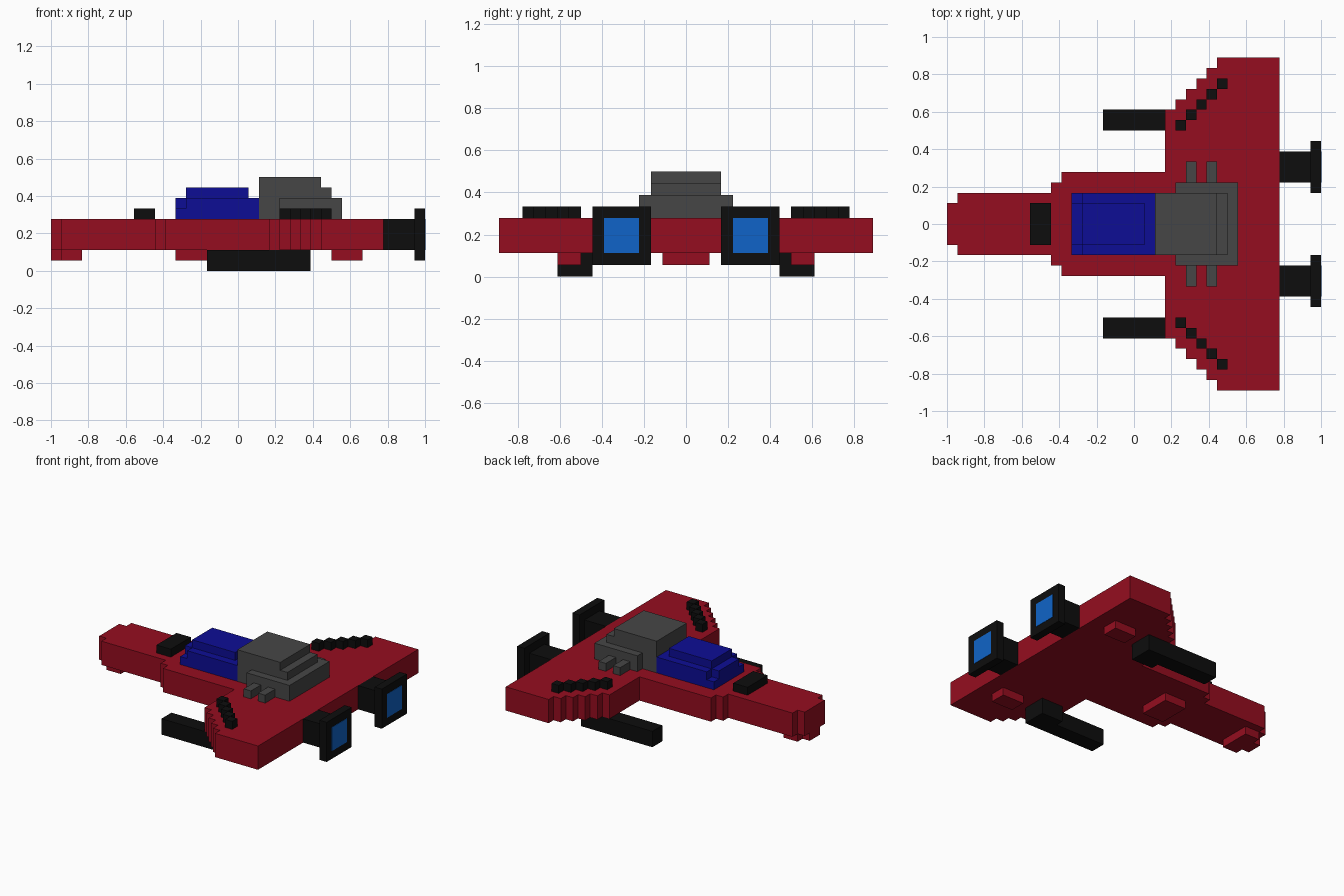
import bpy, bmesh

if "Cube" in bpy.data.objects:
    bpy.data.objects.remove(bpy.data.objects["Cube"])

U = 1 / 18  # one block of the model's grid


def material(name, rgb):
    m = bpy.data.materials.new(name)
    m.diffuse_color = (*rgb, 1)
    m.use_nodes = True
    m.node_tree.nodes["Principled BSDF"].inputs["Base Color"].default_value = m.diffuse_color
    return m


RED = material("hull red", (0.30, 0.004, 0.014))
BLUE = material("canopy blue", (0.004, 0.004, 0.30))
GREY = material("dark grey", (0.061, 0.061, 0.061))
BLACK = material("black", (0.004, 0.004, 0.004))
GLOW = material("engine glow blue", (0.005, 0.127, 0.58))


def prism(name, outline, z0, z1, mat):
    """Extrude an outline (grid units) from z0 to z1."""
    bm = bmesh.new()
    face = bm.faces.new([bm.verts.new((x * U, y * U, z0 * U)) for x, y in outline])
    ext = bmesh.ops.extrude_face_region(bm, geom=[face])
    top = [v for v in ext["geom"] if isinstance(v, bmesh.types.BMVert)]
    bmesh.ops.translate(bm, verts=top, vec=(0, 0, (z1 - z0) * U))
    bmesh.ops.recalc_face_normals(bm, faces=bm.faces)
    me = bpy.data.meshes.new(name)
    bm.to_mesh(me)
    bm.free()
    me.materials.append(mat)
    ob = bpy.data.objects.new(name, me)
    bpy.context.collection.objects.link(ob)
    return ob


def box(name, x0, x1, y0, y1, z0, z1, mat):
    return prism(name, [(x0, y0), (x1, y0), (x1, y1), (x0, y1)], z0, z1, mat)


def pair(name, x0, x1, y0, y1, z0, z1, mat):
    box(name + "_left", x0, x1, y0, y1, z0, z1, mat)
    box(name + "_right", x0, x1, -y1, -y0, z0, z1, mat)


def stepped(name, steps, x_end, z0, z1, mat):
    """Symmetric stepped plan: steps = (start x, half width)."""
    half = []
    for i, (x, w) in enumerate(steps):
        nxt = steps[i + 1][0] if i + 1 < len(steps) else x_end
        half += [(x, w), (nxt, w)]
    return prism(name, half + [(x, -w) for x, w in reversed(half)], z0, z1, mat)


def side_profile(name, pts, half_width, mat):
    """Side outline in x,z extruded across y."""
    ob = prism(name, pts, -half_width, half_width, mat)
    for v in ob.data.vertices:
        x, z, y = v.co
        v.co = (x, y, z)
    ob.data.flip_normals()
    return ob


# Hull with stepped nose and swept wings
stepped("hull", [(-18, 2), (-17, 3), (-8, 4), (-7, 5)]
        + [(3 + i, 11 + i) for i in range(6)], 14, 2, 5, RED)

# Underside skids
stepped("nose_skid", [(-18, 1), (-17, 2)], -15, 1, 2, RED)
box("middle_skid", -6, -3, -2, 2, 1, 2, RED)
pair("wing_skid", 9, 12, 9, 11, 1, 2, RED)

# Guns under the wings
for s, side in ((1, "left"), (-1, "right")):
    prism("gun_" + side, [(x, s * y) for x, y in
          [(-3, 9), (4, 9), (4, 8), (7, 8), (7, 11), (-3, 11)]], 0, 2, BLACK)

# Nose vent and diagonal wing vents
box("nose_vent", -10, -8, -2, 2, 5, 6, BLACK)
for i in range(5):
    pair(f"wing_vent_{i + 1}", 4 + i, 5 + i, 9 + i, 10 + i, 5, 6, BLACK)

# Stepped canopy
box("canopy_base", -6, 2, -3, 3, 5, 6, BLUE)
stepped("canopy_middle", [(-6, 2), (-5, 3)], 2, 6, 7, BLUE)
box("canopy_top", -5, 1, -2, 2, 7, 8, BLUE)

# Engine housing with stepped rear, side skirt and pegs
side_profile("engine_housing", [(2, 5), (9, 5), (9, 8), (8, 8), (8, 9), (2, 9)], 3, GREY)
prism("housing_skirt_left", [(4, 3), (9, 3), (9, 0), (10, 0), (10, 4), (4, 4)], 5, 7, GREY)
prism("housing_skirt_right", [(4, -3), (9, -3), (9, 0), (10, 0), (10, -4), (4, -4)], 5, 7, GREY)
for i, x in enumerate((5, 7)):
    pair(f"side_peg_{i + 1}", x, x + 1, 4, 6, 5, 6, GREY)

# Rear thrusters with glowing plates
pair("thruster_neck", 14, 17, 4, 7, 2, 5, BLACK)
pair("thruster_flange", 17, 18, 3, 8, 1, 6, BLACK)
pair("thruster_glow", 18, 18.04, 4, 7, 2, 5, GLOW)
